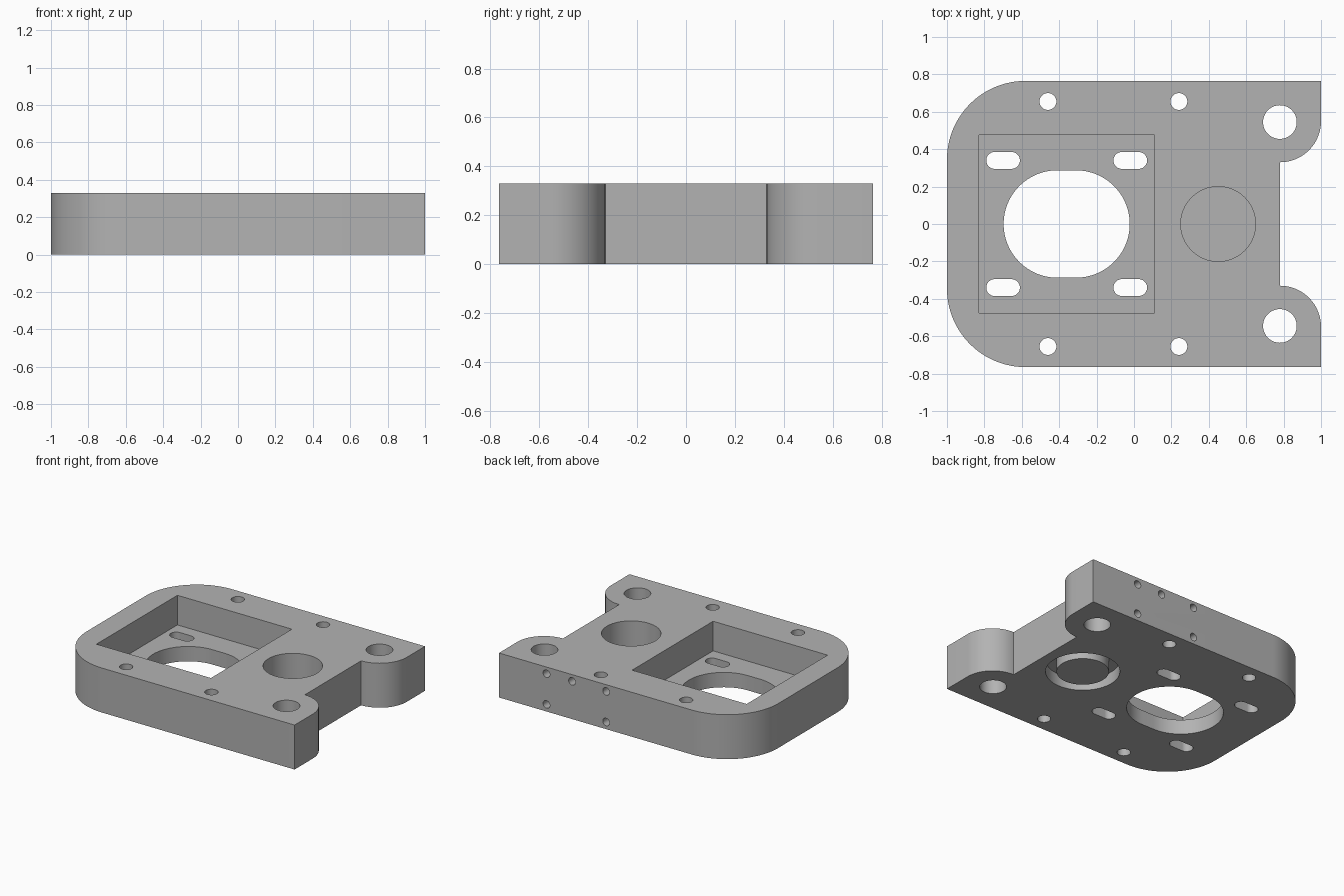
import bpy
import bmesh
from math import cos, sin, pi, radians
from mathutils import Matrix

if "Cube" in bpy.data.objects:
    bpy.data.objects.remove(bpy.data.objects["Cube"], do_unlink=True)

HEIGHT = 0.33
HALF_Y = 0.765
POCKET_FLOOR = 0.11

grey = bpy.data.materials.new("machined_grey")
grey.use_nodes = True
grey.diffuse_color = (0.45, 0.45, 0.45, 1)
grey.node_tree.nodes["Principled BSDF"].inputs["Base Color"].default_value = (0.45, 0.45, 0.45, 1)


def arc(cx, cy, r, start, end, steps):
    """Points along an arc, angles in degrees."""
    angles = [radians(start + (end - start) * i / steps) for i in range(steps + 1)]
    return [(cx + r * cos(a), cy + r * sin(a)) for a in angles]


def prism(name, outline, z0, z1):
    """Extrude a counter-clockwise outline from z0 to z1."""
    bm = bmesh.new()
    base = bm.faces.new([bm.verts.new((x, y, z0)) for x, y in outline])
    top = bmesh.ops.extrude_face_region(bm, geom=[base])["geom"]
    bmesh.ops.translate(bm, vec=(0, 0, z1 - z0),
                        verts=[v for v in top if isinstance(v, bmesh.types.BMVert)])
    bmesh.ops.recalc_face_normals(bm, faces=bm.faces)
    mesh = bpy.data.meshes.new(name)
    bm.to_mesh(mesh)
    bm.free()
    mesh.materials.append(grey)
    obj = bpy.data.objects.new(name, mesh)
    bpy.context.collection.objects.link(obj)
    return obj


def circle(cx, cy, r, steps=48):
    return arc(cx, cy, r, 0, 360, steps)[:-1]


def slot(x0, x1, cy, r, steps=24):
    return arc(x1, cy, r, -90, 90, steps) + arc(x0, cy, r, 90, 270, steps)


def combine(target, tool, operation="DIFFERENCE"):
    """Apply a boolean, then discard the tool."""
    tool.hide_render = True
    mod = target.modifiers.new(tool.name, "BOOLEAN")
    mod.operation = operation
    mod.solver = "EXACT"
    mod.object = tool
    bpy.context.view_layer.objects.active = target
    bpy.ops.object.modifier_apply(modifier=mod.name)
    bpy.data.objects.remove(tool, do_unlink=True)


# Plate: large rounded corners on one end, two lobed ears on the other
upper = [(1, HALF_Y)] + arc(-0.58, HALF_Y - 0.42, 0.42, 90, 180, 32)
ear = arc(0.78, 0.55, 0.22, -90, 0, 24)
half = ear + upper
plate = prism("mounting_plate", half + [(x, -y) for x, y in reversed(half)], 0, HEIGHT)

# Rectangular pocket with a wide opening through its floor
combine(plate, prism("pocket", [(-0.83, -0.475), (0.11, -0.475), (0.11, 0.475), (-0.83, 0.475)],
                     POCKET_FLOOR, HEIGHT + 0.1))
combine(plate, prism("wide_opening", slot(-0.41, -0.31, 0, 0.287, 48), -0.1, 0.2))

# Mirrored slots, screw holes and ear holes
for side in (-1, 1):
    for x in (-0.7, -0.02):
        combine(plate, prism("adjust_slot", slot(x - 0.045, x + 0.045, side * 0.34, 0.045), -0.1, 0.2))
    for x in (-0.46, 0.24):
        combine(plate, prism("screw_hole", circle(x, side * 0.655, 0.045), -0.1, 0.5))
    combine(plate, prism("ear_hole", circle(0.78, side * 0.545, 0.09), -0.1, 0.5))

# Blind bore on top, recess with a central boss underneath
combine(plate, prism("top_bore", circle(0.45, 0, 0.2, 64), 0.12, 0.5))
combine(plate, prism("bottom_recess", circle(0.45, 0, 0.25, 64), -0.1, 0.09))
combine(plate, prism("recess_boss", circle(0.45, 0, 0.176, 64), 0, 0.1), "UNION")

# Small blind holes in the back wall
for x, z in ((0.61, 0.28), (0.4, 0.28), (0.12, 0.28), (0.61, 0.053), (0.12, 0.053)):
    drill = prism("back_hole", circle(0, 0, 0.028, 24), -0.2, 0.1)
    drill.data.transform(Matrix.Translation((x, HALF_Y, z)) @ Matrix.Rotation(-pi / 2, 4, "X"))
    combine(plate, drill)

# Smooth curved walls, crisp edges
bpy.ops.object.select_all(action="DESELECT")
plate.select_set(True)
bpy.context.view_layer.objects.active = plate
bpy.ops.object.shade_smooth_by_angle(angle=radians(30))
